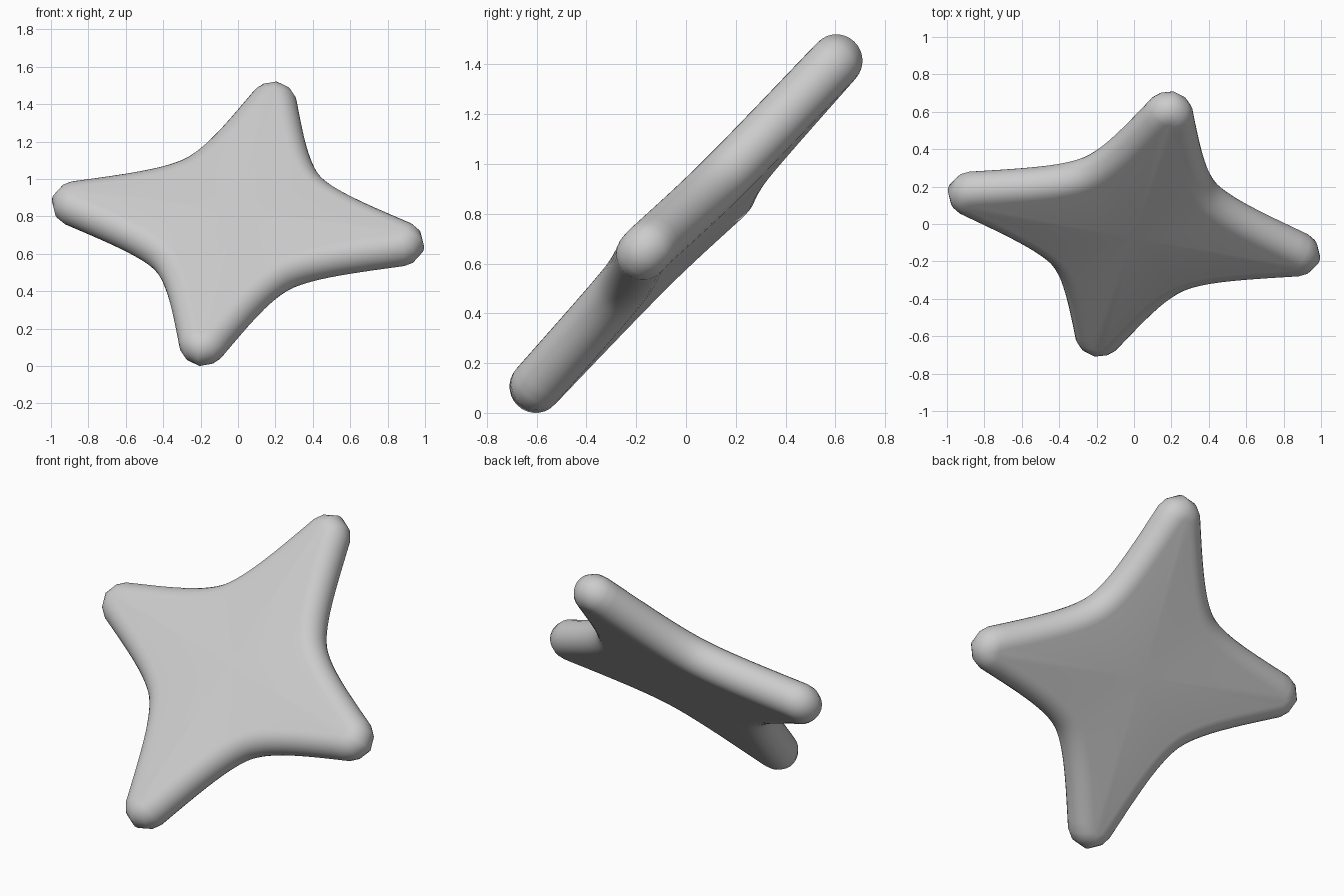
import bpy, bmesh, math
from mathutils import Matrix, Vector

if "Cube" in bpy.data.objects:
    bpy.data.objects.remove(bpy.data.objects["Cube"])

R = 0.105                   # half thickness and edge radius
REACH = 0.914               # centre to the core of each tip
STEPS, ROUND = 14, 14
# Core curve from tip to the bottom of a hollow, in units of REACH
CURVE = [Vector(p) for p in ((0.985, 0.022), (0.70, 0.127), (0.455, 0.213), (0.334, 0.334))]


def bezier(t):
    """Point and outward normal on the core curve."""
    a, b, c, d = CURVE
    u = 1 - t
    p = a * u**3 + b * 3 * u * u * t + c * 3 * u * t * t + d * t**3
    v = (b - a) * u * u + (c - b) * 2 * u * t + (d - c) * t * t
    return p * REACH, Vector((v.y, -v.x)).normalized()


def quarter():
    """(point, outward normal) pairs from one tip through the hollow towards the next."""
    p, n = bezier(0)
    mid = (n + Vector((1, 0))).normalized()
    half = [(p, mid)] + [bezier(k / STEPS) for k in range(STEPS)]
    mirrored = [(q.yx, m.yx) for q, m in reversed(half)]
    return [(Vector((REACH, 0)), Vector((1, 0)))] + half + [bezier(1)] + mirrored


# Full outline: the quarter repeated around the star
outline = []
for q in range(4):
    rot = Matrix.Rotation(math.pi / 2 * q, 2)
    outline += [(rot @ p, rot @ n) for p, n in quarter()]
N = len(outline)

# Rounded star slab: stacked rings that follow a half-circle rim
bm = bmesh.new()
rings = []
for k in range(ROUND + 1):
    a = -math.pi / 2 + math.pi * k / ROUND
    out, w = R * math.cos(a), R * math.sin(a)
    rings.append([bm.verts.new((*(p + n * out), w)) for p, n in outline])
for lo, hi in zip(rings, rings[1:]):
    for i in range(N):
        j = (i + 1) % N
        bm.faces.new((lo[i], lo[j], hi[j], hi[i]))

# Flat front and back faces, fanned from the centre
for ring, w in ((rings[0], -R), (rings[-1], R)):
    mid = bm.verts.new((0, 0, w))
    for i in range(N):
        bm.faces.new((ring[i], ring[(i + 1) % N], mid))
bmesh.ops.remove_doubles(bm, verts=bm.verts, dist=1e-5)
bmesh.ops.recalc_face_normals(bm, faces=bm.faces)

# Lean the star: one arm to the right, one up and back
right = Vector((0.895, -0.165, -0.11)).normalized()
up = Vector((0.185, 0.605, 0.655))
up = (up - right * up.dot(right)).normalized()
bm.transform(Matrix((right, up, right.cross(up))).transposed().to_4x4())
low = min(v.co.z for v in bm.verts)
bmesh.ops.translate(bm, verts=bm.verts, vec=(0, 0, -low))
for f in bm.faces:
    f.smooth = True

mesh = bpy.data.meshes.new("star_cushion")
bm.to_mesh(mesh)
bm.free()
star = bpy.data.objects.new("star_cushion", mesh)
bpy.context.collection.objects.link(star)
